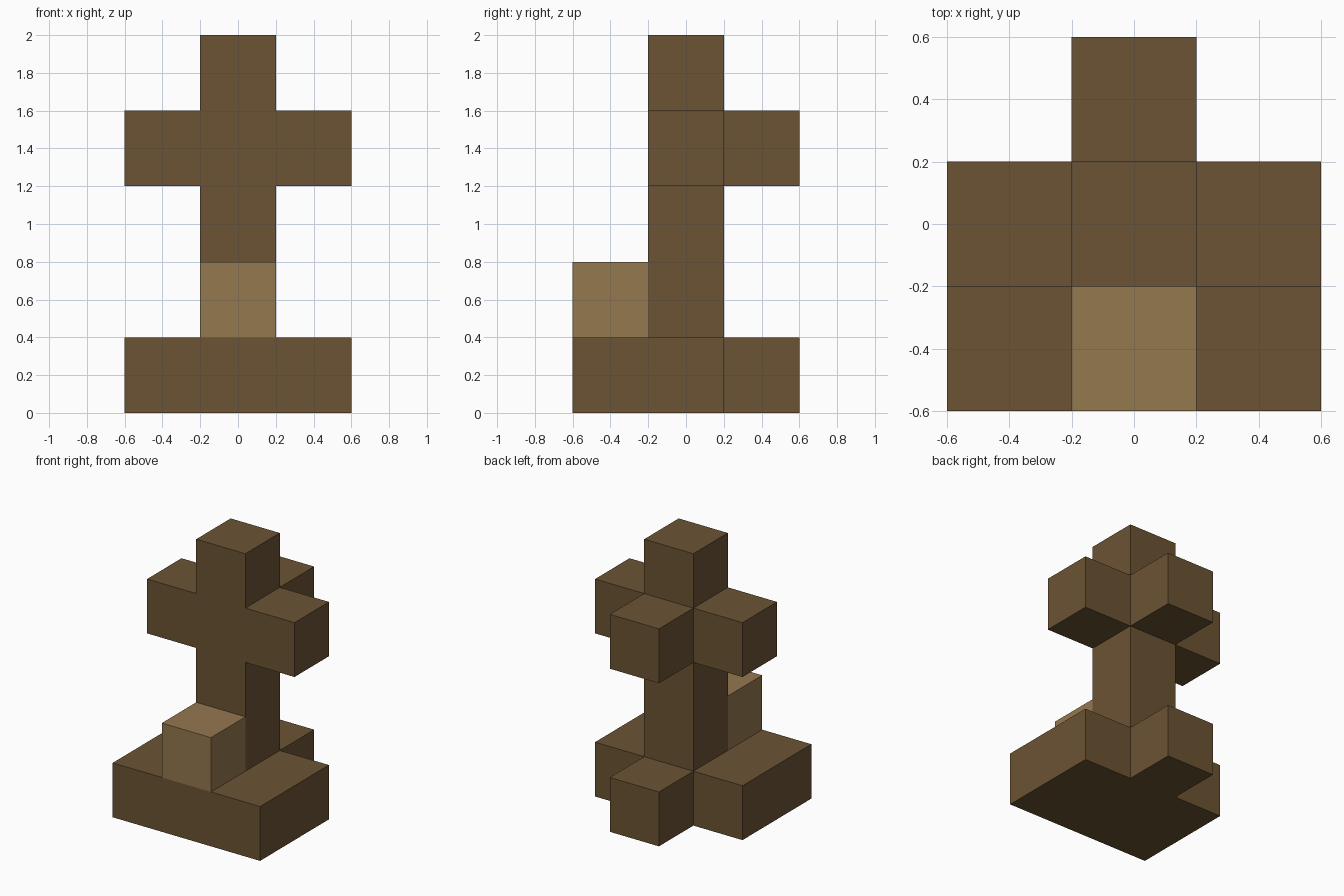
import bpy

cube = bpy.data.objects.get("Cube")
if cube:
    bpy.data.objects.remove(cube, do_unlink=True)

U = 0.4  # edge of one block


def make_material(name, rgb):
    mat = bpy.data.materials.new(name)
    mat.use_nodes = True
    color = (*rgb, 1.0)
    mat.diffuse_color = color
    mat.node_tree.nodes["Principled BSDF"].inputs["Base Color"].default_value = color
    return mat


dark_wood = make_material("dark_brown", (0.147, 0.087, 0.034))
light_wood = make_material("light_brown", (0.296, 0.188, 0.078))


def block(name, center, size, mat):
    """Box with centre and size given in block units."""
    bpy.ops.mesh.primitive_cube_add(size=1, location=[c * U for c in center])
    obj = bpy.context.object
    obj.name = obj.data.name = name
    obj.scale = [s * U for s in size]
    bpy.ops.object.transform_apply(location=False, rotation=False, scale=True)
    obj.data.materials.append(mat)
    return obj


# Base: wide slab with a single block behind it
block("base_slab", (0, -0.5, 0.5), (3, 2, 1), dark_wood)
block("base_rear_block", (0, 1, 0.5), (1, 1, 1), dark_wood)

# Central column
block("column", (0, 0, 3), (1, 1, 4), dark_wood)

# Arms to both sides and to the back
for side, x in (("left", 1), ("right", -1)):
    block(side + "_arm", (x, 0, 3.5), (1, 1, 1), dark_wood)
block("rear_arm", (0, 1, 3.5), (1, 1, 1), dark_wood)

# Pale block standing on the front of the base
block("front_block", (0, -1, 1.5), (1, 1, 1), light_wood)
